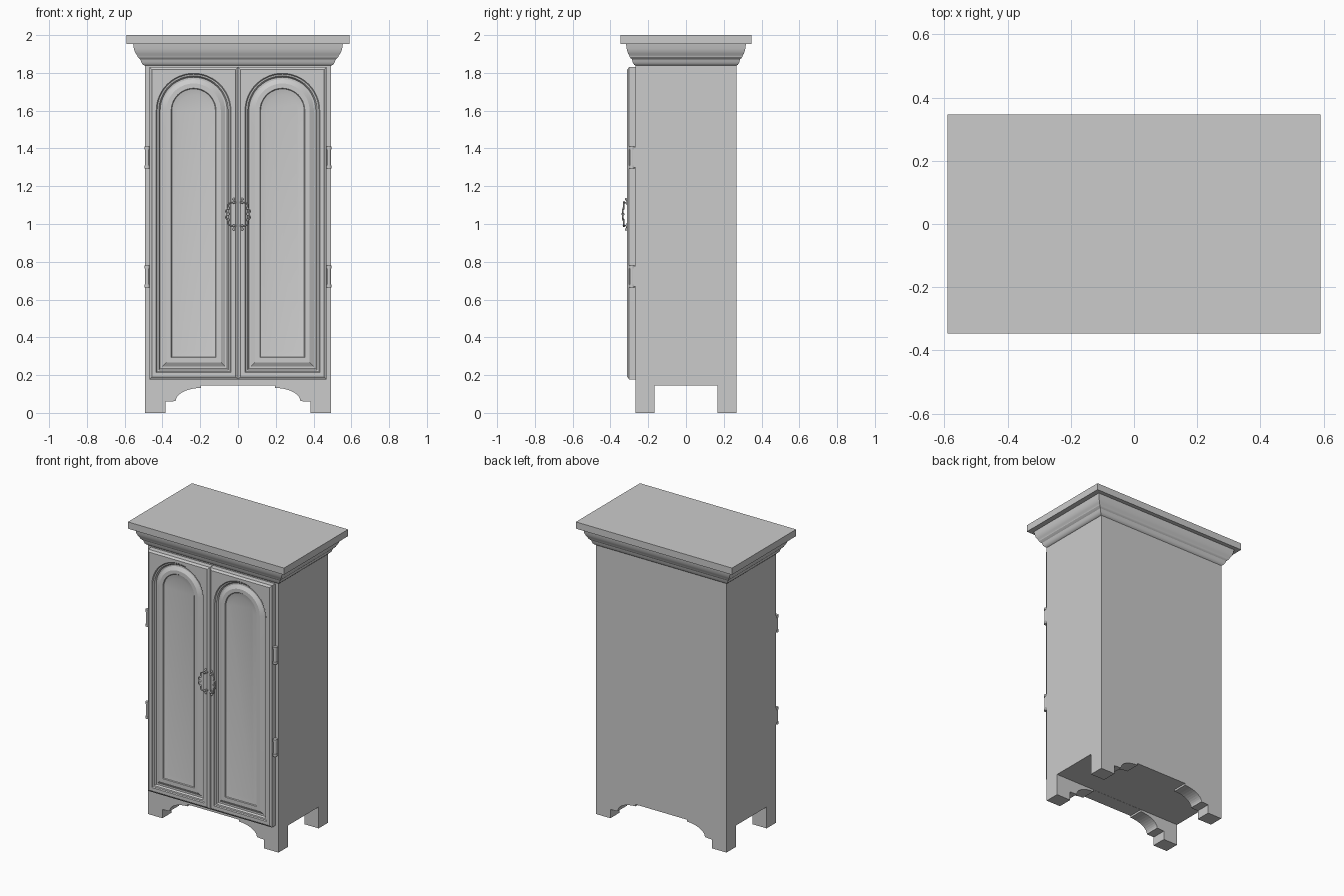
import bpy, bmesh, math
from mathutils import Vector

if "Cube" in bpy.data.objects:
    bpy.data.objects.remove(bpy.data.objects["Cube"])


def finish(name, bm, smooth=None):
    bmesh.ops.recalc_face_normals(bm, faces=bm.faces)
    me = bpy.data.meshes.new(name)
    bm.to_mesh(me)
    bm.free()
    ob = bpy.data.objects.new(name, me)
    bpy.context.collection.objects.link(ob)
    if smooth:
        select(ob)
        bpy.ops.object.shade_smooth_by_angle(angle=math.radians(smooth))
    return ob


def select(ob):
    bpy.ops.object.select_all(action='DESELECT')
    ob.select_set(True)
    bpy.context.view_layer.objects.active = ob


def loft(name, rings, smooth=None):
    """Skin equal-length closed rings of points and cap both ends."""
    bm = bmesh.new()
    vs = [[bm.verts.new(p) for p in r] for r in rings]
    n = len(vs[0])
    for a, b in zip(vs, vs[1:]):
        for i in range(n):
            j = (i + 1) % n
            bm.faces.new((a[i], a[j], b[j], b[i]))
    bm.faces.new(vs[0])
    bm.faces.new(vs[-1])
    return finish(name, bm, smooth)


def rect(hx, hy, z):
    return [(-hx, -hy, z), (hx, -hy, z), (hx, hy, z), (-hx, hy, z)]


BX, BY = 0.493, 0.267

# Carcass: front outline with shaped bracket feet, extruded to the back
half = [(BX, 1.845), (BX, 0), (0.385, 0), (0.385, 0.06)]
for i in range(11):
    a = math.pi / 2 * i / 10
    half.append((0.195 + 0.135 * math.cos(a), 0.062 + 0.07 * math.sin(a)))
half.append((0.195, 0.145))
outline = half + [(-x, z) for x, z in reversed(half)]
body = loft("cabinet_body", [[(x, y, z) for x, z in outline] for y in (-BY, BY)])

# Opening between front and back feet
cutter = loft("foot_gap_cutter", [rect(0.7, 0.166, -0.1), rect(0.7, 0.166, 0.146)])
cutter.hide_render = True
mod = body.modifiers.new("foot_gap", 'BOOLEAN')
mod.object = cutter
mod.operation = 'DIFFERENCE'
mod.solver = 'EXACT'
select(body)
bpy.ops.object.modifier_apply(modifier=mod.name)
bpy.data.objects.remove(cutter)

# Cornice: (overhang fraction, height) moulding
profile = [(0.0, 1.838), (0.09, 1.843), (0.17, 1.851), (0.21, 1.861), (0.25, 1.872),
           (0.33, 1.878), (0.40, 1.885), (0.42, 1.893), (0.49, 1.901), (0.55, 1.913),
           (0.60, 1.928), (0.64, 1.954), (1.0, 1.954), (1.0, 2.0)]
loft("cornice", [rect(BX + 0.097 * f, BY + 0.079 * f, z) for f, z in profile], 30)

# Doors: rectangular edge rings followed by arched panel rings
CX, SPRING, SEG = 0.235, 1.60, 24
HW, BOTTOM, TOP = 0.234, 0.178, 1.83


def door_ring(side, y, inset, arch):
    hw = HW - inset
    z0 = BOTTOM + inset
    pts = [(-hw, z0), (hw, z0)]
    for i in range(SEG + 1):
        c, s = math.cos(math.pi * i / SEG), math.sin(math.pi * i / SEG)
        if arch:
            pts.append((hw * c, SPRING + hw * s))
        else:
            m = max(abs(c), abs(s))
            pts.append((hw * c / m, SPRING + (TOP - inset - SPRING) * s / m))
    return [(side * (CX + x), y, z) for x, z in pts]


door_steps = [(-0.266, 0, False), (-0.302, 0, False), (-0.306, 0.007, False),
              (-0.312, 0.013, False), (-0.312, 0.036, True), (-0.306, 0.041, True),
              (-0.304, 0.050, True), (-0.293, 0.057, True), (-0.293, 0.067, True),
              (-0.306, 0.090, True), (-0.306, 0.115, True), (-0.301, 0.119, True),
              (-0.294, 0.150, True)]


def cylinder(bm, centre, r, depth, axis='Z', seg=12):
    new = bmesh.ops.create_cone(bm, cap_ends=True, segments=seg, radius1=r, radius2=r, depth=depth)
    q = Vector((0, 0, 1)).rotation_difference(Vector((0, -1, 0) if axis == 'Y' else (0, 0, 1)))
    for v in new['verts']:
        v.co = q @ v.co + Vector(centre)


def ball(bm, centre, r):
    new = bmesh.ops.create_uvsphere(bm, u_segments=12, v_segments=8, radius=r)
    for v in new['verts']:
        v.co += Vector(centre)


# Upper half of the scrolled pull; the lower half is its reflection
pull = [(0.022, -0.316, 1.112), (0.024, -0.328, 1.112), (0.038, -0.330, 1.113),
        (0.050, -0.330, 1.106), (0.052, -0.330, 1.094), (0.050, -0.331, 1.084),
        (0.060, -0.334, 1.076), (0.064, -0.335, 1.066), (0.058, -0.335, 1.056)]
HZ = 1.052

for side, label in ((-1, "left"), (1, "right")):
    loft(label + "_door", [door_ring(side, *s) for s in door_steps], 25)

    # Hinges: barrel, end caps and leaf behind
    for zc, level in ((1.353, "upper"), (0.723, "lower")):
        bm = bmesh.new()
        x = side * 0.481
        cylinder(bm, (x, -0.287, zc), 0.011, 0.116)
        for dz in (-0.05, 0.05):
            cylinder(bm, (x, -0.287, zc + dz), 0.014, 0.016)
        new = bmesh.ops.create_cube(bm, size=1)
        for v in new['verts']:
            v.co = Vector((x + v.co.x * 0.02, -0.274 + v.co.y * 0.018, zc + v.co.z * 0.11))
        finish(f"{label}_{level}_hinge", bm, 35)

    # Handle mounts and ornament beads
    bm = bmesh.new()
    for s in (-1, 1):
        cylinder(bm, (side * 0.022, -0.314, HZ + s * 0.062), 0.012, 0.008, 'Y')
        ball(bm, (side * 0.022, -0.328, HZ + s * 0.062), 0.007)
        ball(bm, (side * 0.022, -0.317, HZ + s * 0.080), 0.007)
        ball(bm, (side * 0.050, -0.331, HZ + s * 0.030), 0.006)
    ball(bm, (side * 0.052, -0.334, HZ), 0.008)
    finish(label + "_handle_mounts", bm, 35)

    # Handle bail
    path = pull + [(x, y, 2 * HZ - z) for x, y, z in reversed(pull)]
    cu = bpy.data.curves.new(label + "_handle", 'CURVE')
    cu.dimensions = '3D'
    cu.bevel_depth = 0.0045
    cu.bevel_resolution = 1
    cu.resolution_u = 3
    cu.use_fill_caps = True
    sp = cu.splines.new('BEZIER')
    sp.bezier_points.add(len(path) - 1)
    for bp, (x, y, z) in zip(sp.bezier_points, path):
        bp.co = (side * x, y, z)
        bp.handle_left_type = bp.handle_right_type = 'AUTO'
    ob = bpy.data.objects.new(label + "_handle", cu)
    bpy.context.collection.objects.link(ob)
    select(ob)
    bpy.ops.object.convert(target='MESH')
    bpy.ops.object.shade_smooth_by_angle(angle=math.radians(40))
